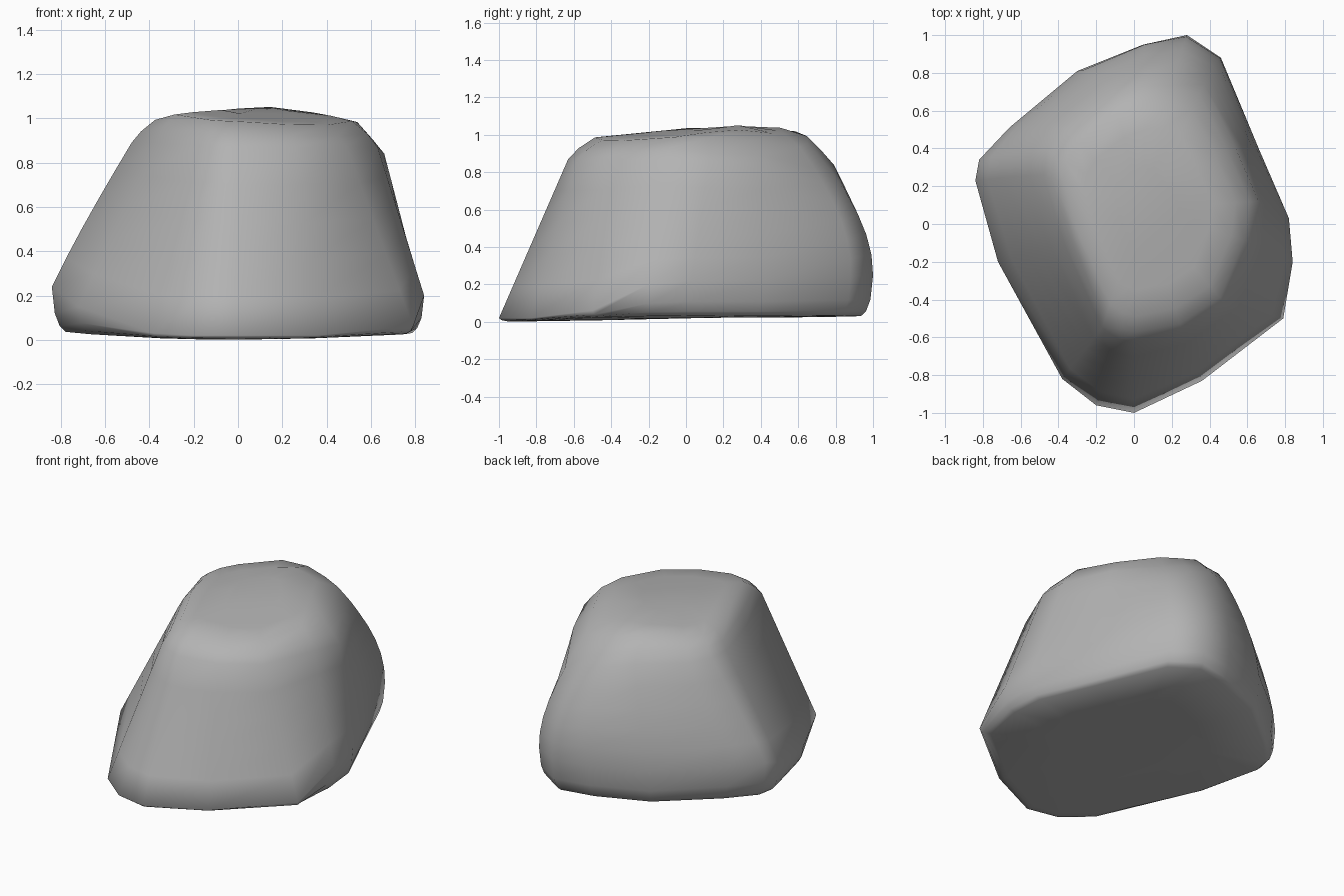
import bpy, bmesh
from mathutils import Vector

cube = bpy.data.objects.get("Cube")
if cube:
    bpy.data.objects.remove(cube)

stone = bpy.data.materials.new("stone grey")
stone.use_nodes = True
grey = (0.45, 0.45, 0.45, 1)
stone.diffuse_color = grey
stone.node_tree.nodes["Principled BSDF"].inputs["Base Color"].default_value = grey

# Ribs around the boulder: foot x, y, z and shoulder x, y, z
RIBS = [
    (0, -1, .02, 0, -.63, .87), (.36, -.83, .02, .26, -.58, .87),
    (.79, -.5, .06, .49, -.43, .87), (.84, -.2, .2, .63, -.1, .87),
    (.82, .03, .22, .66, .12, .84), (.66, .4, .22, .53, .42, .84),
    (.46, .88, .24, .37, .74, .73), (.28, 1, .25, .22, .79, .79),
    (.05, .95, .25, .06, .79, .84), (-.3, .81, .25, -.12, .71, .88),
    (-.66, .51, .27, -.38, .51, .88), (-.82, .34, .27, -.46, .39, .89),
    (-.84, .23, .24, -.48, .26, .89), (-.72, -.2, .15, -.37, -.1, .89),
    (-.38, -.82, .03, -.17, -.55, .88), (-.2, -.96, .02, -.08, -.61, .88),
]
CENTRE = Vector((.05, .08))
DIAGONAL = .5 ** .5


def crown(p):
    """Height of the top, sloping away to the right and the two back sides."""
    back_right = max(0, (p.x + p.y) * DIAGONAL - .42)
    back_left = max(0, (p.y - p.x) * DIAGONAL - .1)
    return 1.035 + .1 * p.y - .08 * max(0, p.x) - .5 * back_right - .2 * back_left


def underside(p):
    return .015 + .015 * p.y + .03 * p.x ** 2


def rib_points(fx, fy, fz, sx, sy, sz):
    foot, shoulder = Vector((fx, fy)), Vector((sx, sy))
    points = []
    # Underside and undercut
    for t, rise in ((.5, 0), (.93, 0), (.96, .12), (.985, .4)):
        p = CENTRE.lerp(foot, t)
        z = underside(p)
        points.append((p.x, p.y, z + (fz - z) * rise))
    # Wall, bulging towards the back
    for t in (0, .2, .4, .6, .8, 1):
        p = foot.lerp(shoulder, t)
        p += (p - CENTRE) * .24 * t * (1 - t) * max(0, fy)
        points.append((p.x, p.y, fz + (sz - fz) * t))
    # Rounded rim and top
    for t, blend in ((.92, .55), (.8, 1), (.6, 1), (.3, 1)):
        p = CENTRE.lerp(shoulder, t)
        points.append((p.x, p.y, sz + (crown(p) - sz) * blend))
    return points


# Boulder body lofted rib to rib
bm = bmesh.new()
columns = [[bm.verts.new(p) for p in rib_points(*rib)] for rib in RIBS]
for a, b in zip(columns, columns[1:] + columns[:1]):
    for i in range(len(a) - 1):
        bm.faces.new((a[i], b[i], b[i + 1], a[i + 1]))
bm.faces.new([c[-1] for c in columns])
bm.faces.new([c[0] for c in reversed(columns)])
bmesh.ops.recalc_face_normals(bm, faces=bm.faces)
mesh = bpy.data.meshes.new("boulder")
bm.to_mesh(mesh)
bm.free()
mesh.materials.append(stone)
boulder = bpy.data.objects.new("boulder", mesh)
bpy.context.collection.objects.link(boulder)
bpy.context.view_layer.objects.active = boulder
boulder.select_set(True)
bpy.ops.object.shade_smooth()
